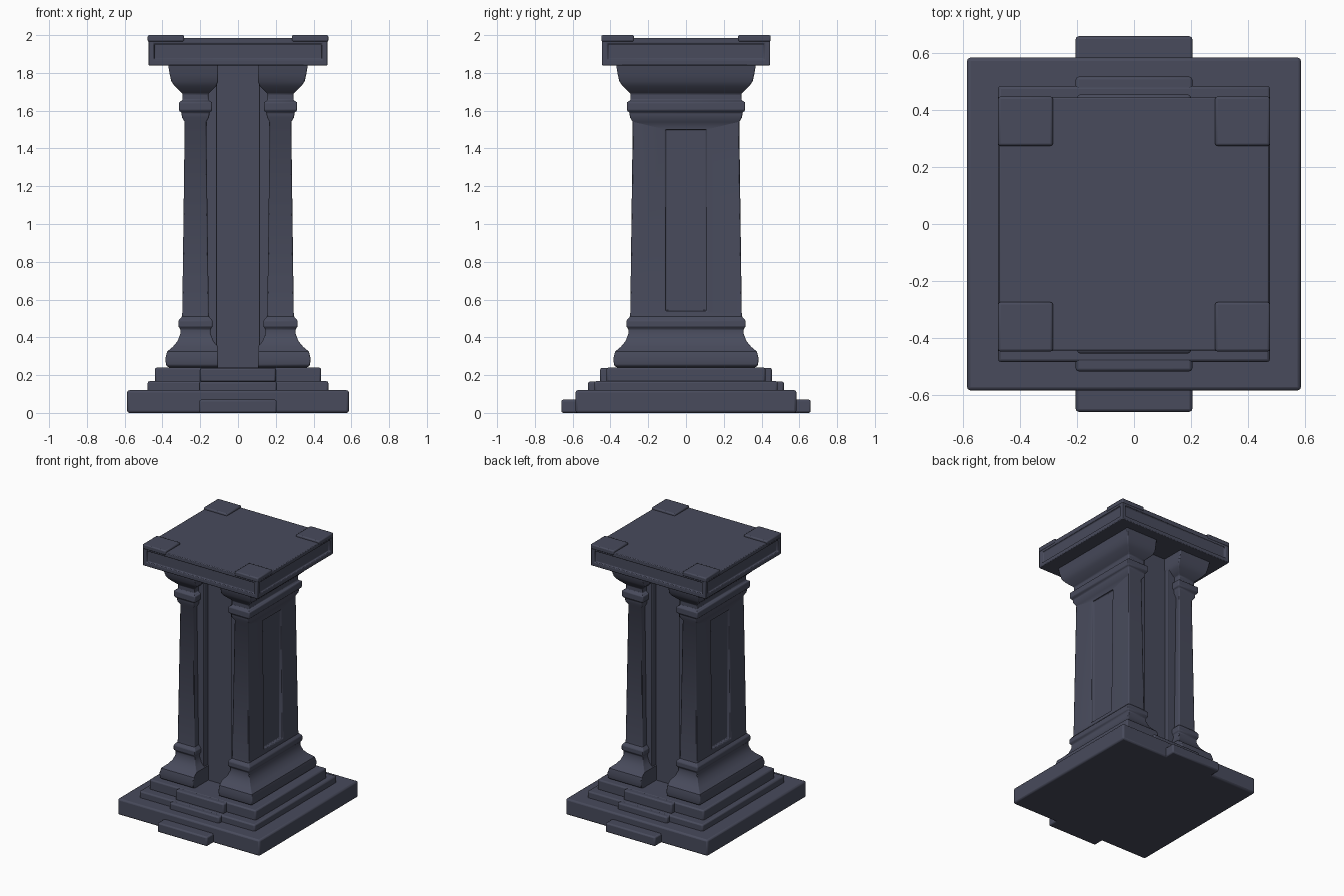
import bpy, bmesh, math

cube = bpy.data.objects.get("Cube")
if cube:
    bpy.data.objects.remove(cube, do_unlink=True)

# One dark slate stone
STONE = (0.065, 0.07, 0.107, 1)
stone = bpy.data.materials.new("dark slate stone")
stone.use_nodes = True
stone.diffuse_color = STONE
stone.node_tree.nodes["Principled BSDF"].inputs["Base Color"].default_value = STONE


def make(name, bm, bevel=0.01):
    """Turn a bmesh into a softly worn stone object."""
    bmesh.ops.recalc_face_normals(bm, faces=bm.faces)
    mesh = bpy.data.meshes.new(name)
    bm.to_mesh(mesh)
    bm.free()
    mesh.materials.append(stone)
    obj = bpy.data.objects.new(name, mesh)
    bpy.context.collection.objects.link(obj)
    bpy.ops.object.select_all(action='DESELECT')
    obj.select_set(True)
    bpy.context.view_layer.objects.active = obj
    bpy.ops.object.shade_smooth_by_angle(angle=math.radians(35))
    if bevel:
        mod = obj.modifiers.new("worn edges", 'BEVEL')
        mod.width, mod.segments = bevel, 2
        mod.limit_method, mod.angle_limit = 'ANGLE', math.radians(35)
    return obj


def box_mesh(x0, x1, y0, y1, z0, z1):
    bm = bmesh.new()
    bmesh.ops.create_cube(bm, size=1)
    for v in bm.verts:
        v.co.x = x1 if v.co.x > 0 else x0
        v.co.y = y1 if v.co.y > 0 else y0
        v.co.z = z1 if v.co.z > 0 else z0
    return bm


def block(name, hx, hy, z0, z1, bevel=0.01):
    return make(name, box_mesh(-hx, hx, -hy, hy, z0, z1), bevel)


# Stepped base, with a projecting tread at front and back of each step
block("base_plinth", 0.587, 0.585, 0, 0.12, 0.012)
block("base_tread", 0.205, 0.66, 0, 0.07)
block("middle_step", 0.478, 0.485, 0.11, 0.168)
block("middle_tread", 0.205, 0.518, 0.11, 0.166)
block("upper_step", 0.44, 0.42, 0.16, 0.24)
block("upper_tread", 0.2, 0.455, 0.16, 0.238)

# Recessed wall between the piers
block("central_wall", 0.12, 0.2, 0.23, 1.85, 0)

# Pier moulding profile: outward offset from the shaft, height
PROFILE = [(0.07, 0.235), (0.095, 0.25), (0.1, 0.285), (0.09, 0.325),
           (0.06, 0.35), (0.035, 0.38), (0.02, 0.42), (0.02, 0.445),
           (0.03, 0.455), (0.03, 0.49), (0.012, 0.51), (0.01, 0.53),
           (-0.003, 1.54), (0.012, 1.565), (0.014, 1.59), (0.028, 1.6),
           (0.028, 1.645), (0.008, 1.655), (0.008, 1.69), (0.025, 1.705),
           (0.05, 1.73), (0.068, 1.755), (0.076, 1.79), (0.085, 1.845)]


def pier_mesh(side):
    bm = bmesh.new()
    rings = []
    for off, z in PROFILE:
        inner, outer = max(0.105, 0.165 - off), 0.285 + off
        y = 0.285 + off
        corners = [(inner, -y), (outer, -y), (outer, y), (inner, y)]
        rings.append([bm.verts.new((side * cx, cy, z)) for cx, cy in corners])
    for low, high in zip(rings, rings[1:]):
        for i in range(4):
            j = (i + 1) % 4
            bm.faces.new((low[i], low[j], high[j], high[i]))
    bm.faces.new(rings[0])
    bm.faces.new(rings[-1])
    return bm


for side, label in ((-1, "right"), (1, "left")):
    pier = make(label + "_pier", pier_mesh(side), 0)

    # Tall sunken panel on the outer face
    x0, x1 = sorted((side * 0.268, side * 0.4))
    cutter = make(label + "_panel_cutter", box_mesh(x0, x1, -0.108, 0.108, 0.54, 1.5), 0)
    cutter.hide_render = True
    cut = pier.modifiers.new("sunken panel", 'BOOLEAN')
    cut.operation, cut.solver, cut.object = 'DIFFERENCE', 'EXACT', cutter
    bpy.ops.object.select_all(action='DESELECT')
    pier.select_set(True)
    bpy.context.view_layer.objects.active = pier
    bpy.ops.object.modifier_apply(modifier=cut.name)
    bpy.data.objects.remove(cutter, do_unlink=True)
    soft = pier.modifiers.new("worn edges", 'BEVEL')
    soft.width, soft.segments = 0.006, 2
    soft.limit_method, soft.angle_limit = 'ANGLE', math.radians(40)

    # Set-back strip joining pier to wall
    x0, x1 = sorted((side * 0.11, side * 0.18))
    make(label + "_pier_return", box_mesh(x0, x1, -0.245, 0.245, 0.235, 1.845), 0.005)

# Cap slab with a sunken band on each side
bm = box_mesh(-0.475, 0.475, -0.445, 0.445, 1.84, 1.985)
bm.normal_update()
sides = [f for f in bm.faces if abs(f.normal.z) < 0.5]
bmesh.ops.inset_individual(bm, faces=sides, thickness=0.03, use_even_offset=True)
bmesh.ops.inset_individual(bm, faces=sides, thickness=0.004, depth=-0.014)
make("cap_slab", bm, 0.005)

# Raised corner blocks on the cap
for sx in (-1, 1):
    for sy in (-1, 1):
        xs = sorted((sx * 0.285, sx * 0.478))
        ys = sorted((sy * 0.275, sy * 0.448))
        name = ("back_" if sy > 0 else "front_") + ("left" if sx > 0 else "right")
        make(name + "_cap_corner", box_mesh(*xs, *ys, 1.965, 2.0), 0.008)
